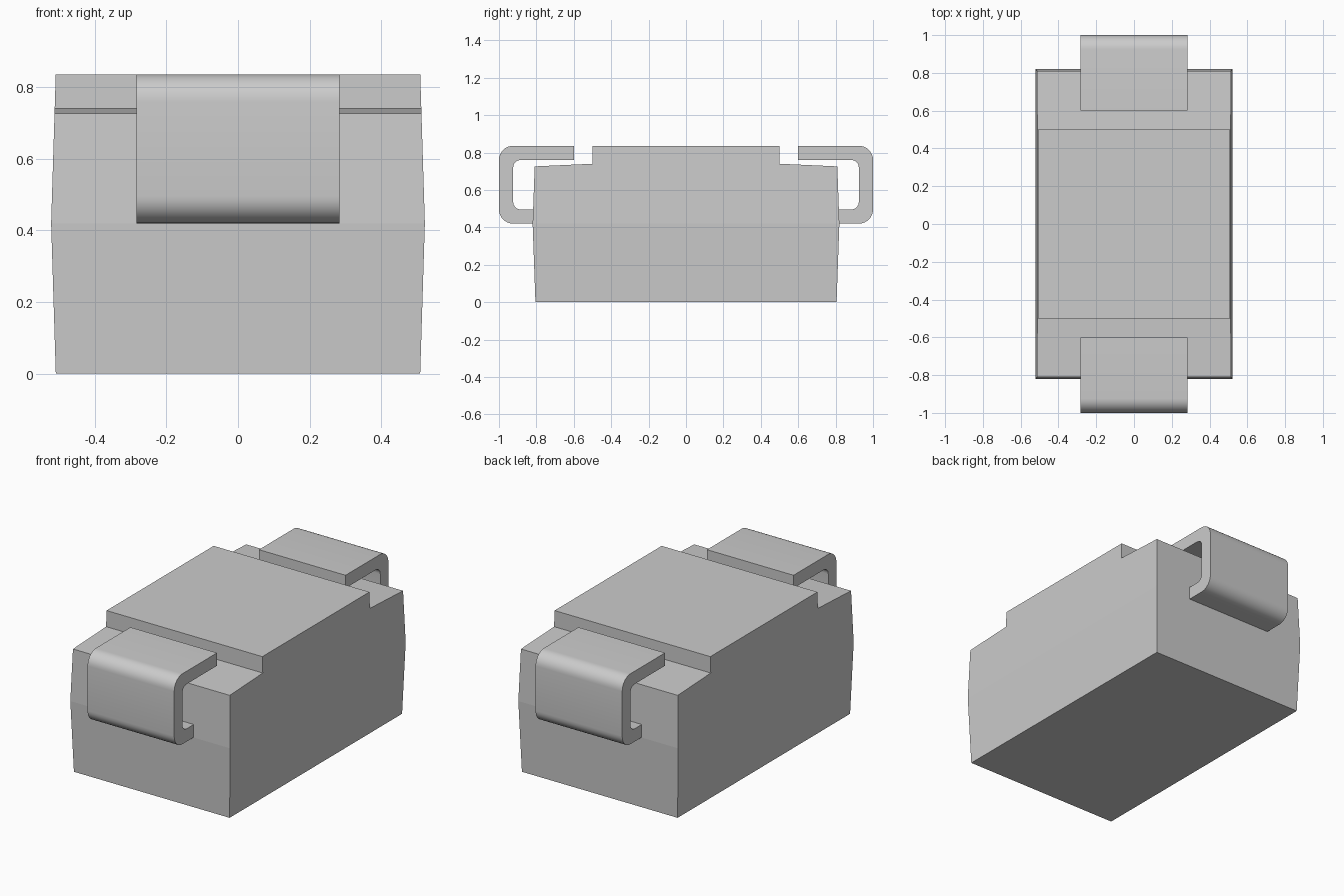
import bpy
import bmesh
from math import radians, sin, cos

if "Cube" in bpy.data.objects:
    bpy.data.objects.remove(bpy.data.objects["Cube"], do_unlink=True)

GREY = (0.6, 0.6, 0.6, 1.0)
mat = bpy.data.materials.new("plain grey")
mat.use_nodes = True
mat.diffuse_color = GREY
mat.node_tree.nodes["Principled BSDF"].inputs["Base Color"].default_value = GREY

MID, TOP = 0.42, 0.836


def finish(name, bm):
    bmesh.ops.remove_doubles(bm, verts=bm.verts[:], dist=1e-5)
    bmesh.ops.recalc_face_normals(bm, faces=bm.faces[:])
    mesh = bpy.data.meshes.new(name)
    bm.to_mesh(mesh)
    bm.free()
    mesh.materials.append(mat)
    obj = bpy.data.objects.new(name, mesh)
    bpy.context.scene.collection.objects.link(obj)
    return obj


def extrude_profile(bm, points, half_width, open_edges=()):
    """Extrude a side profile (y, z) across x, with a half width set by height."""
    left, right = ([bm.verts.new((s * half_width(z), y, z)) for y, z in points]
                   for s in (1, -1))
    bm.faces.new(left)
    bm.faces.new(right[::-1])
    n = len(points)
    for i in range(n):
        if i not in open_edges:
            j = (i + 1) % n
            bm.faces.new((left[i], right[i], right[j], left[j]))


def body_width(z):
    # widest at the parting line, drafted above and below
    return 0.522 - 0.013 * abs(z - MID) / MID


# Body: lower drafted block and upper block with a shelf at each end
bm = bmesh.new()
lower = [(-0.805, 0), (0.805, 0), (0.82, MID), (-0.82, MID)]
half = [(0.82, MID), (0.809, 0.726), (0.5, 0.74), (0.5, TOP)]
upper = half + [(-y, z) for y, z in reversed(half)]
extrude_profile(bm, lower, body_width, open_edges=(2,))
extrude_profile(bm, upper, body_width, open_edges=(len(upper) - 1,))
finish("body", bm)


# Terminals: bent strips of constant thickness with rounded corners
def arc(cy, cz, radius, start, end, steps=8):
    angles = [radians(start + (end - start) * i / steps) for i in range(steps + 1)]
    return [(cy + radius * cos(a), cz + radius * sin(a)) for a in angles]


THICK, R_OUT, R_IN = 0.076, 0.076, 0.04
OUT, INN = 1.0, 1.0 - THICK
strip = [(0.8, MID)]
strip += arc(OUT - R_OUT, MID + R_OUT, R_OUT, -90, 0)
strip += arc(OUT - R_OUT, TOP - R_OUT, R_OUT, 0, 90)
strip += [(0.6, TOP), (0.6, TOP - THICK)]
strip += arc(INN - R_IN, TOP - THICK - R_IN, R_IN, 90, 0)
strip += arc(INN - R_IN, MID + THICK + R_IN, R_IN, 0, -90)
strip += [(0.8, MID + THICK)]

for name, side in (("front_terminal", -1), ("back_terminal", 1)):
    bm = bmesh.new()
    extrude_profile(bm, [(side * y, z) for y, z in strip], lambda z: 0.283)
    terminal = finish(name, bm)
    bpy.ops.object.select_all(action="DESELECT")
    terminal.select_set(True)
    bpy.context.view_layer.objects.active = terminal
    bpy.ops.object.shade_smooth_by_angle(angle=radians(30))
